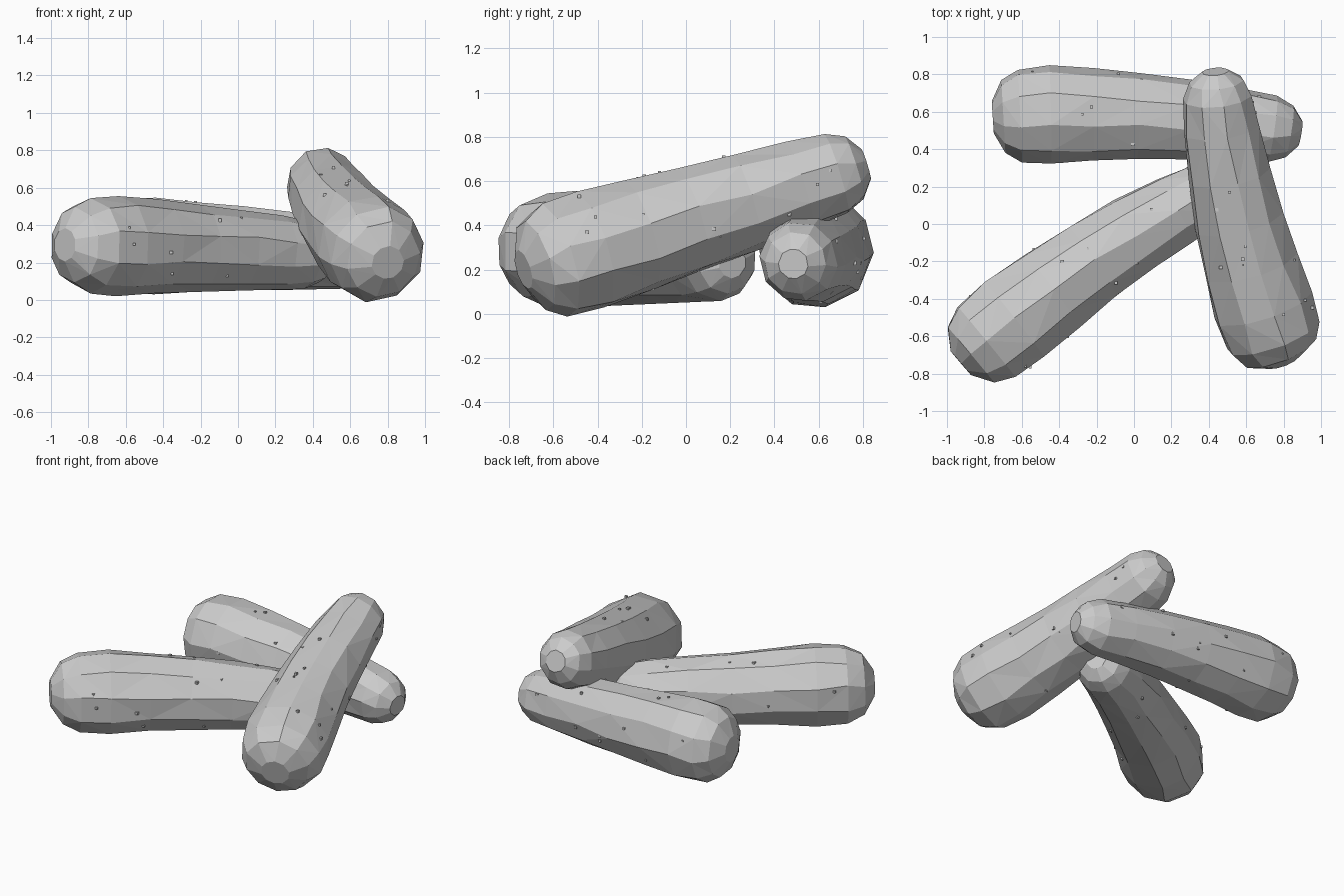
import bpy, bmesh, math, random
from mathutils import Vector

if "Cube" in bpy.data.objects:
    bpy.data.objects.remove(bpy.data.objects["Cube"])
random.seed(7)

SIDES = 10
# Fraction along the length, and radius there: blunt thick end to thin end
PROFILE = [(0, .09), (.035, .205), (.09, .26), (.19, .272), (.33, .255), (.48, .238),
           (.64, .222), (.8, .202), (.91, .184), (.965, .145), (1, .07)]


def material(name, grey):
    m = bpy.data.materials.new(name)
    m.use_nodes = True
    color = (grey, grey, grey, 1)
    m.diffuse_color = color
    m.node_tree.nodes["Principled BSDF"].inputs["Base Color"].default_value = color
    return m


skin = material("grey skin", .6)


def make_object(name, bm):
    bmesh.ops.recalc_face_normals(bm, faces=bm.faces)
    mesh = bpy.data.meshes.new(name)
    bm.to_mesh(mesh)
    bm.free()
    mesh.materials.append(skin)
    obj = bpy.data.objects.new(name, mesh)
    bpy.context.collection.objects.link(obj)


def radius_at(t):
    for (t0, r0), (t1, r1) in zip(PROFILE, PROFILE[1:]):
        if t <= t1:
            return r0 + (r1 - r0) * (t - t0) / (t1 - t0)


def vegetable(name, start, middle, end, roll, girth):
    a, m, b = Vector(start), Vector(middle), Vector(end)
    c = 2 * m - (a + b) / 2   # curve passes through the middle point

    def surface(t, angle, scale):
        centre = a * (1 - t) ** 2 + c * 2 * t * (1 - t) + b * t * t
        along = ((c - a) * (1 - t) + (b - c) * t).normalized()
        side = along.cross(Vector((0, 0, 1))).normalized()
        up = side.cross(along)
        out = side * math.cos(angle) + up * math.sin(angle)
        return centre + out * radius_at(t) * girth * scale

    # Faceted bent body
    bm = bmesh.new()
    rings = []
    for t, r in PROFILE:
        rings.append([bm.verts.new(surface(t, roll + math.tau * (i + random.uniform(-.1, .1)) / SIDES,
                                           random.uniform(.985, 1.02)))
                      for i in range(SIDES)])
    for low, high in zip(rings, rings[1:]):
        for i in range(SIDES):
            j = (i + 1) % SIDES
            bm.faces.new((low[i], low[j], high[j], high[i]))
    bm.faces.new(rings[0])
    bm.faces.new(rings[-1])
    bmesh.ops.triangulate(bm, faces=[f for f in bm.faces if len(f.verts) == 4])
    make_object(name, bm)

    # Tiny warts scattered on the skin
    bm = bmesh.new()
    for _ in range(18):
        spot = surface(random.uniform(.12, .93), random.uniform(0, math.tau), .965)
        wart = bmesh.ops.create_cube(bm, size=random.uniform(.01, .018))
        bmesh.ops.translate(bm, verts=wart["verts"], vec=spot)
    make_object(name + "_warts", bm)


vegetable("back_cucumber", (-.755, .57, .29), (.06, .575, .275), (.89, .485, .225), .1, .97)
vegetable("left_cucumber", (-.925, -.745, .295), (-.19, -.18, .275), (.485, .21, .23), .3, .98)
vegetable("leaning_cucumber", (.8, -.735, .2), (.555, .05, .44), (.435, .815, .675), .2, 1.02)
